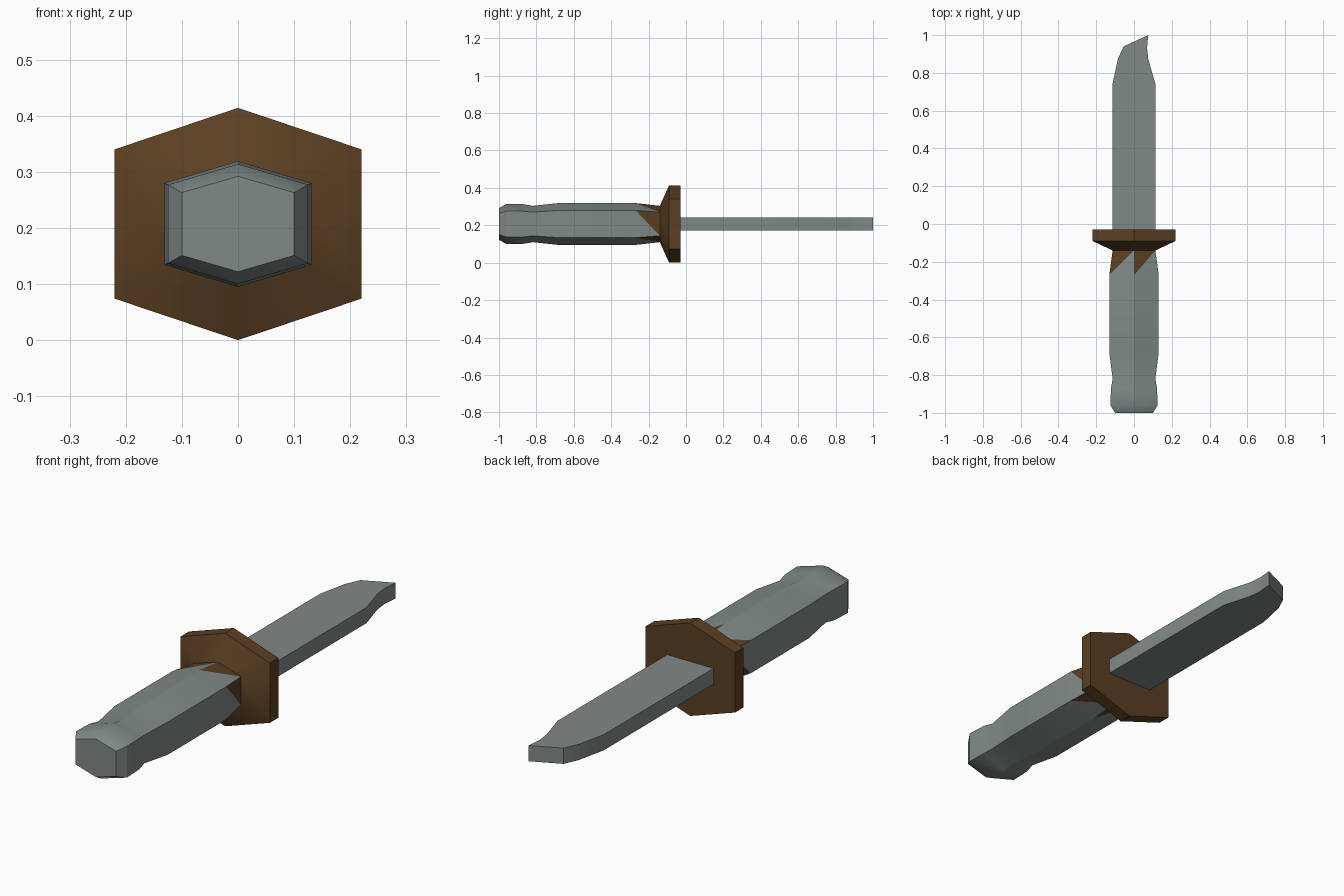
import bpy, bmesh, math

cube = bpy.data.objects.get("Cube")
if cube:
    bpy.data.objects.remove(cube)

MID = 0.207  # height of the long axis


def material(name, rgb):
    m = bpy.data.materials.new(name)
    m.use_nodes = True
    m.diffuse_color = (*rgb, 1)
    bsdf = next(n for n in m.node_tree.nodes if n.type == 'BSDF_PRINCIPLED')
    bsdf.inputs["Base Color"].default_value = (*rgb, 1)
    return m


steel = material("steel grey", (0.216, 0.25, 0.25))
brown = material("dark brown", (0.105, 0.05, 0.016))


def finish(bm, name, mats):
    bmesh.ops.recalc_face_normals(bm, faces=bm.faces)
    mesh = bpy.data.meshes.new(name)
    bm.to_mesh(mesh)
    bm.free()
    for m in mats:
        mesh.materials.append(m)
    ob = bpy.data.objects.new(name, mesh)
    bpy.context.collection.objects.link(ob)
    bpy.ops.object.select_all(action='DESELECT')
    ob.select_set(True)
    bpy.context.view_layer.objects.active = ob
    bpy.ops.object.shade_smooth_by_angle(angle=math.radians(30))


def hex_ring(bm, y, w, h, s):
    """Hexagon across y: half width w, peak height h, shoulder height s."""
    pts = [(0, h), (w, s), (w, -s), (0, -h), (-w, -s), (-w, s)]
    return [bm.verts.new((x, y, MID + z)) for x, z in pts]


def hex_loft(bm, stations):
    rings = [hex_ring(bm, *st) for st in stations]
    for a, b in zip(rings, rings[1:]):
        for i in range(6):
            j = (i + 1) % 6
            bm.faces.new((a[i], a[j], b[j], b[i]))
    return rings


NECK = (-0.14, 0.113, 0.097, 0.063)

# Handle: pommel, waist, grip, then a neck with alternating brown triangles
bm = bmesh.new()
rings = hex_loft(bm, [
    (-1.0, 0.10, 0.085, 0.056),
    (-0.96, 0.125, 0.107, 0.070),
    (-0.87, 0.122, 0.106, 0.069),
    (-0.82, 0.113, 0.097, 0.063),
    (-0.68, 0.131, 0.112, 0.073),
    (-0.27, 0.131, 0.112, 0.073),
])
bm.faces.new(rings[0])
grip, neck = rings[-1], hex_ring(bm, *NECK)
for i in range(6):
    j = (i + 1) % 6
    bm.faces.new((grip[i], neck[j], neck[i])).material_index = 1
    bm.faces.new((grip[i], grip[j], neck[j]))
finish(bm, "handle", [steel, brown])

# Guard: flared front and flat back
bm = bmesh.new()
rings = hex_loft(bm, [NECK, (-0.09, 0.22, 0.207, 0.133), (-0.03, 0.22, 0.207, 0.133)])
bm.faces.new(rings[-1])
finish(bm, "guard", [brown])

# Blade: flat outline with a clipped point, extruded in z
outline = [(-0.114, -0.035), (0.114, -0.035), (0.114, 0.74), (0.076, 0.87),
           (0.069, 0.93), (0.075, 1.0), (-0.055, 0.94), (-0.085, 0.875), (-0.114, 0.74)]
bm = bmesh.new()
base = bm.faces.new([bm.verts.new((x, y, MID - 0.035)) for x, y in outline])
top = bmesh.ops.extrude_face_region(bm, geom=[base])["geom"]
bmesh.ops.translate(bm, vec=(0, 0, 0.07),
                    verts=[g for g in top if isinstance(g, bmesh.types.BMVert)])
finish(bm, "blade", [steel])
